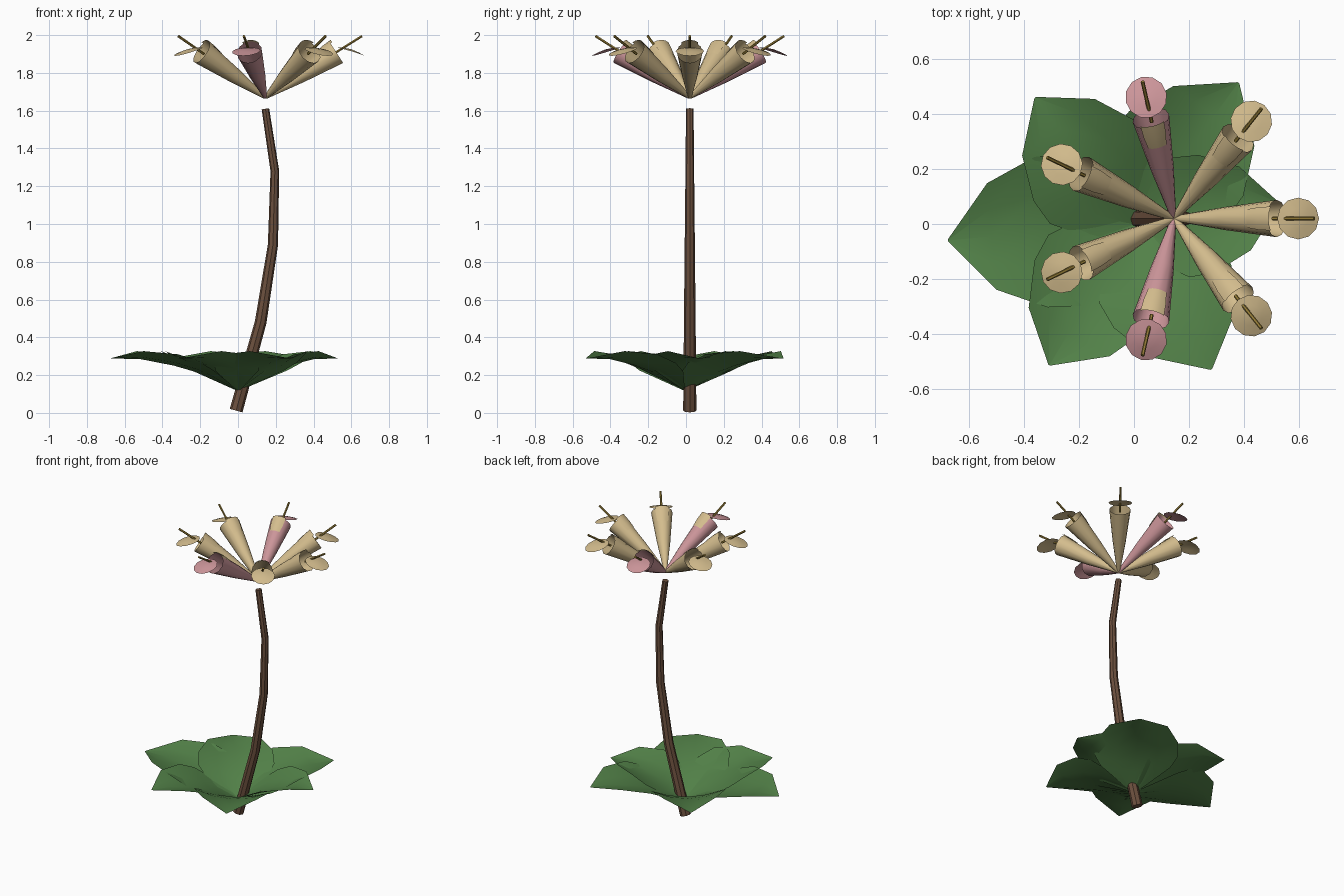
import bpy, bmesh, math
from mathutils import Vector, Matrix

if "Cube" in bpy.data.objects:
    bpy.data.objects.remove(bpy.data.objects["Cube"])


def material(name, rgb):
    m = bpy.data.materials.new(name)
    m.diffuse_color = (*rgb, 1)
    m.use_nodes = True
    m.node_tree.nodes["Principled BSDF"].inputs["Base Color"].default_value = m.diffuse_color
    return m


GREEN = material("leaf green", (0.085, 0.22, 0.065))
BROWN = material("stem brown", (0.15, 0.08, 0.048))
TAN = material("petal tan", (0.66, 0.51, 0.27))
PINK = material("petal pink", (0.60, 0.30, 0.32))
OCHRE = material("stamen ochre", (0.31, 0.21, 0.04))


def finish(name, bm, mat, angle=40):
    me = bpy.data.meshes.new(name)
    bm.to_mesh(me)
    bm.free()
    ob = bpy.data.objects.new(name, me)
    bpy.context.collection.objects.link(ob)
    me.materials.append(mat)
    bpy.ops.object.select_all(action='DESELECT')
    ob.select_set(True)
    bpy.context.view_layer.objects.active = ob
    bpy.ops.object.shade_smooth_by_angle(angle=math.radians(angle))
    return ob


def skin(bm, rows, closed=False):
    """Join rows of points with quads."""
    vs = [[bm.verts.new(p) for p in r] for r in rows]
    n = len(vs[0])
    for a, b in zip(vs, vs[1:]):
        for i in range(n if closed else n - 1):
            j = (i + 1) % n
            bm.faces.new((a[i], a[j], b[j], b[i]))
    return vs


def tube(name, path, radii, sides, mat, cap_end=True):
    """Round tube along a path in a vertical plane."""
    pts = [Vector(p) for p in path]
    side = Vector((-(pts[-1] - pts[0]).y, (pts[-1] - pts[0]).x, 0)).normalized()
    rows = []
    for i, (p, r) in enumerate(zip(pts, radii)):
        d = (pts[min(i + 1, len(pts) - 1)] - pts[max(i - 1, 0)]).normalized()
        up = d.cross(side)
        angs = [2 * math.pi * k / sides for k in range(sides)]
        rows.append([p + r * (math.cos(a) * side + math.sin(a) * up) for a in angs])
    bm = bmesh.new()
    vs = skin(bm, rows, True)
    bm.faces.new(vs[0][::-1])
    if cap_end:
        bm.faces.new(vs[-1])
    bmesh.ops.recalc_face_normals(bm, faces=bm.faces)
    return finish(name, bm, mat)


# Leaning, tapered stem
tube("stem", [(-0.01, 0.02, 0.012), (0.12, 0.02, 0.48), (0.185, 0.02, 0.89),
              (0.195, 0.02, 1.28), (0.145, 0.02, 1.61)],
     [0.035, 0.031, 0.027, 0.023, 0.02], 8, BROWN)

# Rosette of broad pointed leaves: distance, half width, midrib height, edge lift
LEAF = [(0.0, 0.015, 0.12, 0.0), (0.15, 0.235, 0.185, 0.04), (0.22, 0.28, 0.215, 0.05),
        (0.34, 0.275, 0.25, 0.06), (0.52, 0.195, 0.285, 0.042), (0.68, 0.004, 0.288, 0.0)]


def leaf(name, azimuth, length):
    s = length / 0.68
    rows = []
    for d, w, z, lift in LEAF:
        rows.append([(d * s, w * s * k, z + lift * k * k) for k in (-1, -0.5, 0, 0.5, 1)])
    bm = bmesh.new()
    skin(bm, rows)
    bmesh.ops.recalc_face_normals(bm, faces=bm.faces)
    if sum(f.normal.z for f in bm.faces) < 0:
        bmesh.ops.reverse_faces(bm, faces=bm.faces)
    bm.transform(Matrix.Rotation(math.radians(azimuth), 4, 'Z'))
    finish(name, bm, GREEN)


for i, (az, length) in enumerate([(185, 0.68), (128, 0.585), (53.5, 0.64),
                                  (8, 0.535), (-62, 0.60), (-121, 0.60)]):
    leaf(f"leaf_{i + 1}", az, length)

# Seven trumpet flowers fanned out from one point
HUB = Vector((0.145, 0.02, 1.67))
TILT = math.radians(32.6)
AXIS = Vector((math.cos(TILT), 0, math.sin(TILT)))
UP = Vector((-math.sin(TILT), 0, math.cos(TILT)))
SIDE = Vector((0, 1, 0))


def place(ob, azimuth):
    ob.data.transform(Matrix.Translation(HUB) @ Matrix.Rotation(azimuth, 4, 'Z'))


def flower(i, azimuth, mat):
    # Trumpet, open at the mouth
    place(tube(f"trumpet_{i}", [AXIS * 0.005, AXIS * 0.22, AXIS * 0.445],
               [0.01, 0.042, 0.068], 12, mat, cap_end=False), azimuth)

    # Tan hood lying over the top of the mouth
    rows = []
    for t, r, spread in ((0.35, 0.059, 35), (0.40, 0.067, 38), (0.455, 0.071, 38)):
        angs = [math.radians(spread * k / 2) for k in range(-2, 3)]
        rows.append([AXIS * t + r * (UP * math.cos(a) + SIDE * math.sin(a)) for a in angs])
    bm = bmesh.new()
    skin(bm, rows)
    bmesh.ops.recalc_face_normals(bm, faces=bm.faces)
    if sum(f.normal.z for f in bm.faces) < 0:
        bmesh.ops.reverse_faces(bm, faces=bm.faces)
    place(finish(f"hood_{i}", bm, TAN), azimuth)

    # Round lower lip drooping outward
    bm = bmesh.new()
    rings = []
    for r in (0.038, 0.076):
        ring = []
        for k in range(12):
            a = 2 * math.pi * k / 12
            x, y = r * math.cos(a), r * math.sin(a)
            u = (x + 0.076) / 0.152
            ring.append((0.453 + x, y, 0.265 - 0.045 * u * u - 1.5 * y * y))
        rings.append(ring)
    vs = skin(bm, rings, True)
    mid = bm.verts.new((0.453, 0, 0.256))
    for k in range(12):
        bm.faces.new((mid, vs[0][k], vs[0][(k + 1) % 12]))
    bmesh.ops.recalc_face_normals(bm, faces=bm.faces)
    if sum(f.normal.z for f in bm.faces) < 0:
        bmesh.ops.reverse_faces(bm, faces=bm.faces)
    place(finish(f"lip_{i}", bm, mat), azimuth)

    # Stamen sticking out along the trumpet
    base = Vector((0.36, 0, 0.23))
    place(tube(f"stamen_{i}", [base, Vector((0.512, 0, 0.325))],
               [0.007, 0.007], 6, OCHRE), azimuth)


for i in range(7):
    flower(i + 1, 2 * math.pi * i / 7, PINK if i in (2, 5) else TAN)
